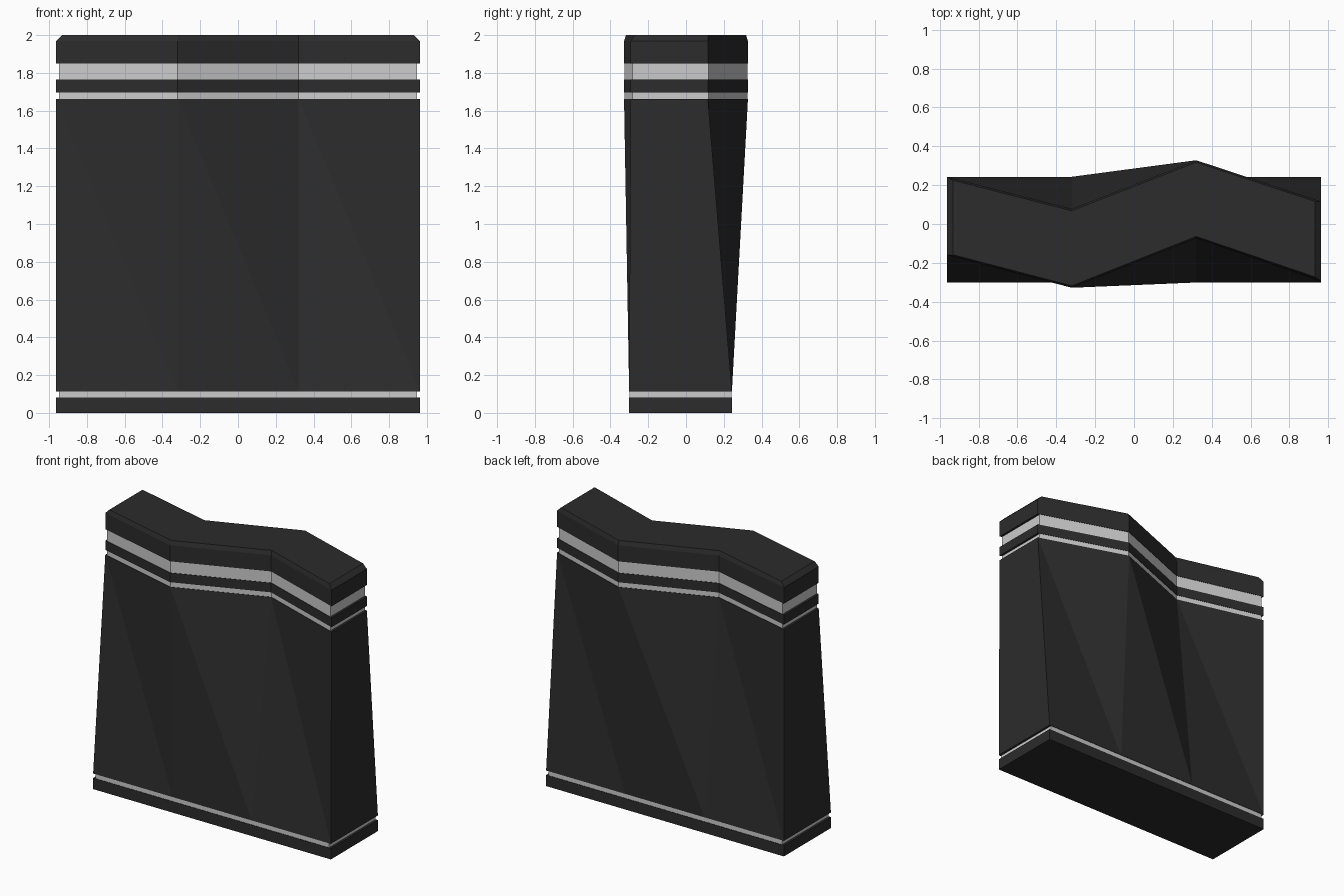
import bpy, bmesh

if "Cube" in bpy.data.objects:
    bpy.data.objects.remove(bpy.data.objects["Cube"])

# Plan outlines: x stations with front and back y
X = [-0.963, -0.32, 0.32, 0.963]
ZIGZAG = ([-0.16, -0.328, -0.074, -0.293], [0.243, 0.078, 0.328, 0.116])
RECT = ([-0.301] * 4, [0.243] * 4)


def material(name, v):
    m = bpy.data.materials.new(name)
    m.diffuse_color = (v, v, v, 1)
    m.use_nodes = True
    m.node_tree.nodes["Principled BSDF"].inputs["Base Color"].default_value = m.diffuse_color
    return m


DARK = material("dark_stone", 0.025)
LIGHT = material("light_trim", 0.6)


def ring(plan, z, dx=0.0, dy=0.0):
    """Closed outline at height z, ends pulled in by dx along the walls, faces by dy."""
    def side(ys, off):
        t = dx / 0.643
        ys = [ys[0] + (ys[1] - ys[0]) * t, ys[1], ys[2], ys[3] + (ys[2] - ys[3]) * t]
        xs = [X[0] + dx, X[1], X[2], X[3] - dx]
        return [(x, y + off, z) for x, y in zip(xs, ys)]
    return side(plan[0], dy) + side(plan[1], -dy)[::-1]


def loft(name, rings, mat, twisted=False):
    bm = bmesh.new()
    loops = [[bm.verts.new(p) for p in r] for r in rings]
    for a, b in zip(loops, loops[1:]):
        for i in range(8):
            j = (i + 1) % 8
            if twisted:  # warped panels fold along a fixed diagonal
                bm.faces.new((a[i], a[j], b[i]))
                bm.faces.new((a[j], b[j], b[i]))
            else:
                bm.faces.new((a[i], a[j], b[j], b[i]))
    # End caps as strips of quads
    for l in (loops[0], loops[-1]):
        for i in range(3):
            bm.faces.new((l[i], l[i + 1], l[6 - i], l[7 - i]))
    bmesh.ops.recalc_face_normals(bm, faces=bm.faces)
    me = bpy.data.meshes.new(name)
    bm.to_mesh(me)
    bm.free()
    me.materials.append(mat)
    ob = bpy.data.objects.new(name, me)
    bpy.context.collection.objects.link(ob)


def slab(name, plan, z0, z1, mat, dx=0.0, dy=0.0):
    loft(name, [ring(plan, z0, dx, dy), ring(plan, z1, dx, dy)], mat)


# Foot and its trim
slab("base_plinth", RECT, 0, 0.081, DARK)
slab("base_trim", RECT, 0.081, 0.114, LIGHT, 0.016, 0.003)

# Wall morphing from rectangle to zigzag
loft("wall_body", [ring(RECT, 0.114), ring(ZIGZAG, 1.662)], DARK, twisted=True)

# Upper bands
slab("lower_trim", ZIGZAG, 1.662, 1.697, LIGHT, 0.016, 0.003)
slab("middle_band", ZIGZAG, 1.697, 1.766, DARK)
slab("upper_trim", ZIGZAG, 1.766, 1.85, LIGHT, 0.016, 0.003)

# Chamfered cap
loft("top_cap", [ring(ZIGZAG, 1.85), ring(ZIGZAG, 1.968),
                 ring(ZIGZAG, 2.0, 0.032, 0.01)], DARK)
